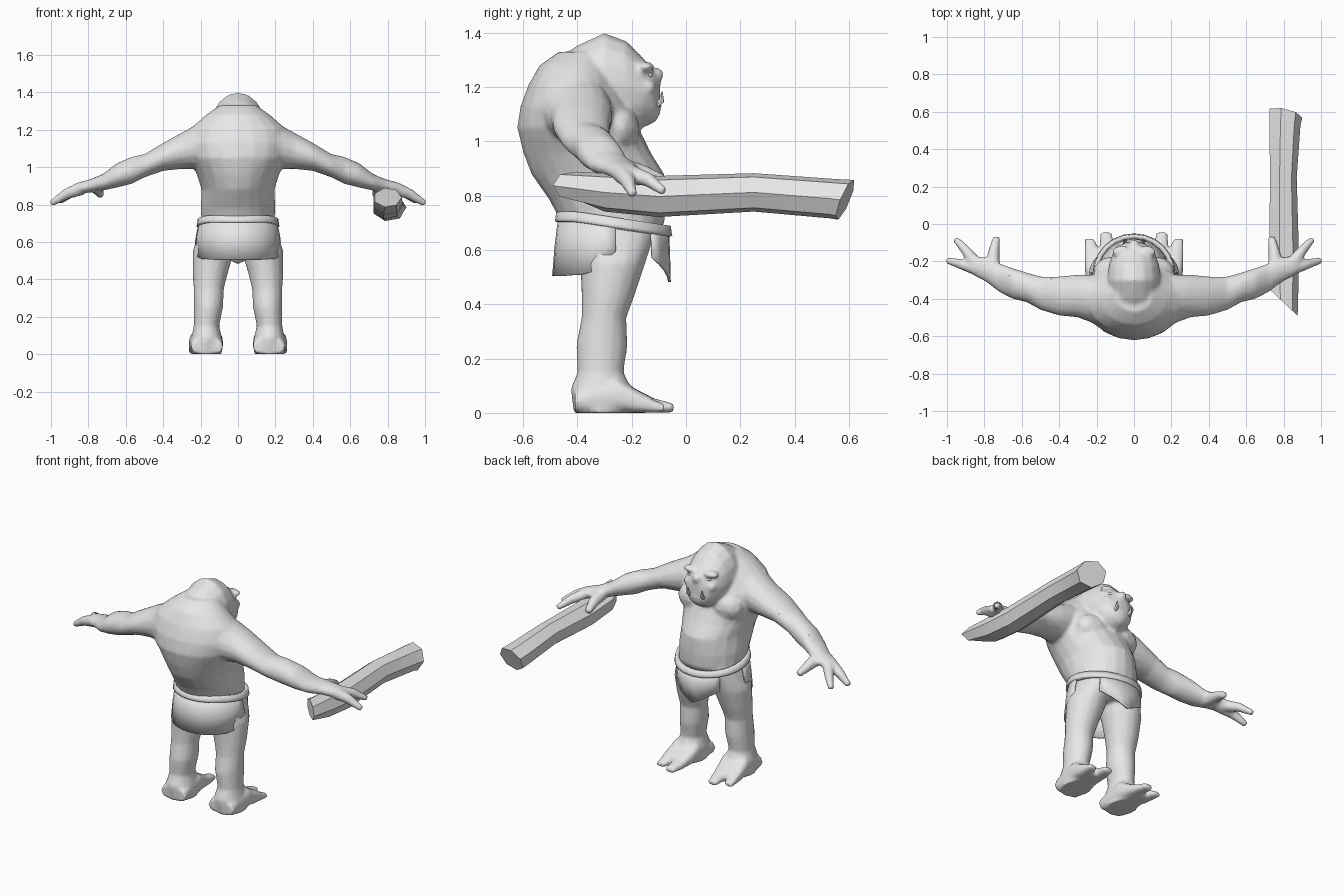
import bpy
import bmesh
from math import cos, sin, pi, radians, copysign
from mathutils import Vector, Matrix

cube = bpy.data.objects.get("Cube")
if cube:
    bpy.data.objects.remove(cube)

GREY = (0.8, 0.8, 0.8, 1)
stone = bpy.data.materials.new("plain grey")
stone.use_nodes = True
stone.diffuse_color = GREY
stone.node_tree.nodes["Principled BSDF"].inputs["Base Color"].default_value = GREY


def finish(name, bm, angle=40):
    """Turn a bmesh into a shaded object."""
    bmesh.ops.recalc_face_normals(bm, faces=bm.faces)
    mesh = bpy.data.meshes.new(name)
    bm.to_mesh(mesh)
    bm.free()
    mesh.materials.append(stone)
    obj = bpy.data.objects.new(name, mesh)
    bpy.context.collection.objects.link(obj)
    bpy.ops.object.select_all(action='DESELECT')
    obj.select_set(True)
    bpy.context.view_layer.objects.active = obj
    bpy.ops.object.shade_smooth_by_angle(angle=radians(angle))
    return obj


def skin(bm, rings):
    """Bridge rings of points and cap both ends."""
    rings = [[bm.verts.new(p) for p in ring] for ring in rings]
    n = len(rings[0])
    for a, b in zip(rings, rings[1:]):
        for i in range(n):
            j = (i + 1) % n
            bm.faces.new((a[i], a[j], b[j], b[i]))
    bm.faces.new(rings[0][::-1])
    bm.faces.new(rings[-1])


def loft(bm, axis, sections, sides=16, power=1.0):
    """Sections are (position, low, high, low, high) across the given axis."""
    rings = []
    for pos, a0, a1, b0, b1 in sections:
        ring = []
        for i in range(sides):
            t = 2 * pi * i / sides
            c, s = (copysign(abs(f(t)) ** power, f(t)) for f in (cos, sin))
            p = [(a0 + a1 + c * (a1 - a0)) / 2, (b0 + b1 + s * (b1 - b0)) / 2]
            p.insert("xyz".index(axis), pos)
            ring.append(p)
        rings.append(ring)
    skin(bm, rings)


def tube(bm, points, radii, sides=8):
    """Tapered limb through a few points."""
    pts = [Vector(p) for p in points]
    rings = []
    for k, (p, r) in enumerate(zip(pts, radii)):
        way = pts[min(k + 1, len(pts) - 1)] - pts[max(k - 1, 0)]
        turn = way.to_track_quat('Z', 'Y')
        rings.append([p + turn @ Vector((r * cos(2 * pi * i / sides), r * sin(2 * pi * i / sides), 0))
                      for i in range(sides)])
    skin(bm, rings)


def blob(bm, centre, size):
    m = Matrix.Translation(centre) @ Matrix.Diagonal((*size, 1))
    bmesh.ops.create_icosphere(bm, subdivisions=2, radius=1, matrix=m)


def mirror(bm):
    """Copy everything so far to the other side."""
    copy = bmesh.ops.duplicate(bm, geom=bm.verts[:] + bm.edges[:] + bm.faces[:])["geom"]
    for v in (g for g in copy if isinstance(g, bmesh.types.BMVert)):
        v.co.x *= -1


# Body: the paired limbs first
body = bmesh.new()
loft(body, "x", [  # arm
    (.12, -.54, -.3, 1, 1.25), (.22, -.53, -.27, .99, 1.23), (.3, -.5, -.27, .99, 1.185),
    (.4, -.49, -.28, .98, 1.13), (.5, -.46, -.28, .945, 1.07), (.57, -.42, -.26, .91, 1.055),
    (.65, -.4, -.235, .89, 1.02), (.72, -.365, -.21, .875, .965), (.79, -.31, -.18, .865, .935),
    (.85, -.28, -.17, .855, .92), (.88, -.25, -.18, .855, .9)])
tube(body, [(.76, -.26, .905), (.75, -.15, .88), (.735, -.07, .85)], [.045, .032, .02])
tube(body, [(.84, -.22, .885), (.9, -.14, .86), (.955, -.08, .815)], [.038, .028, .018])
tube(body, [(.84, -.24, .885), (.92, -.215, .855), (1.0, -.195, .805)], [.038, .03, .018])
loft(body, "z", [  # leg
    (0, .085, .255, -.415, -.2), (.09, .085, .25, -.425, -.2), (.15, .1, .237, -.4, -.23),
    (.25, .08, .237, -.405, -.215), (.35, .075, .237, -.385, -.22), (.43, .055, .243, -.385, -.19),
    (.55, .02, .243, -.39, -.15), (.67, 0, .2, -.42, -.11), (.76, 0, .17, -.38, -.15)])
loft(body, "y", [  # foot
    (-.41, .08, .25, 0, .08), (-.25, .08, .262, 0, .13),
    (-.18, .09, .265, 0, .085), (-.13, .1, .265, 0, .06)], power=.65)
loft(body, "y", [(-.2, .1, .18, 0, .07), (-.12, .1, .185, 0, .055), (-.045, .12, .18, 0, .035)], 8, .7)
loft(body, "y", [(-.2, .18, .26, 0, .07), (-.14, .19, .265, 0, .055), (-.08, .21, .265, 0, .035)], 8, .7)
blob(body, (.1, -.25, 1.05), (.12, .08, .09))  # chest muscle
blob(body, (.065, -.15, 1.275), (.055, .035, .02))  # brow
blob(body, (.075, -.14, 1.2), (.035, .03, .03))  # cheek
mirror(body)

# Hunched torso and low-slung head
loft(body, "z", [
    (.6, -.17, .17, -.4, -.14), (.7, -.195, .195, -.46, -.08), (.78, -.2, .2, -.5, -.075),
    (.88, -.195, .195, -.57, -.08), (.96, -.22, .22, -.6, -.13), (1.05, -.265, .265, -.622, -.175),
    (1.13, -.28, .28, -.61, -.2), (1.21, -.25, .25, -.58, -.25), (1.28, -.17, .17, -.54, -.28),
    (1.33, -.1, .1, -.47, -.3)], 20)
loft(body, "y", [
    (-.5, -.11, .11, 1.05, 1.28), (-.4, -.14, .14, 1.05, 1.355), (-.3, -.145, .145, 1.04, 1.4),
    (-.22, -.135, .135, 1.04, 1.37), (-.16, -.115, .115, 1.05, 1.31),
    (-.115, -.08, .08, 1.07, 1.26), (-.095, -.035, .035, 1.1, 1.23)], 16)
blob(body, (0, -.115, 1.245), (.03, .035, .03))  # nose
blob(body, (0, -.13, 1.13), (.075, .04, .05))  # jaw

troll = finish("body", body, 60)
remesh = troll.modifiers.new("blend limbs", 'REMESH')
remesh.mode = 'VOXEL'
remesh.voxel_size = .01
remesh.use_smooth_shade = True
soften = troll.modifiers.new("soften", 'SMOOTH')
soften.iterations = 5
reduce = troll.modifiers.new("reduce", 'DECIMATE')
reduce.ratio = .3

# Eyes and tusks
eyes = bmesh.new()
blob(eyes, (.06, -.137, 1.245), (.018, .014, .012))
mirror(eyes)
finish("eyes", eyes)
tusks = bmesh.new()
tube(tusks, [(.045, -.115, 1.13), (.05, -.09, 1.15), (.05, -.088, 1.185)], [.012, .011, .002], 6)
mirror(tusks)
finish("tusks", tusks)


def waist(y):
    """Height of the sloping belt line."""
    return .725 - .16 * max(0, y + .4)


def wrap(name, middle, half, drop, rise, flare, thick, steps=16):
    """Cloth around the hips; drop gives the hem length across it."""
    bm = bmesh.new()
    columns = []
    for i in range(steps + 1):
        t = 2 * i / steps - 1
        a = radians(middle + t * half)
        x, y = .205 * cos(a), .2 * sin(a)
        z = waist(y - .267)
        low = z - drop(abs(t))
        columns.append([bm.verts.new((x * f, y * f - .267, h))
                        for f, h in ((1, z + rise), (1 + flare * .6, (z + low) / 2), (1 + flare, low))])
    for a, b in zip(columns, columns[1:]):
        for k in range(2):
            bm.faces.new((a[k], b[k], b[k + 1], a[k + 1]))
    bmesh.ops.remove_doubles(bm, verts=bm.verts, dist=.0005)
    solid = finish(name, bm).modifiers.new("thickness", 'SOLIDIFY')
    solid.thickness = thick
    solid.offset = 0


# Loincloth
wrap("belt", 90, 180, lambda t: .022, .016, .03, .022, 24)
wrap("back_flap", -90, 92, lambda t: .22 - .05 * max(0, t - .45) - .3 * max(0, t - .72), 0, .11, .008)
wrap("front_flap", 90, 46, lambda t: .19 - .08 * t, 0, .03, .01, 8)

# Club with broken, slanting ends
club = bmesh.new()
loft(club, "y", [
    (-.42, .725, .875, .785, .89), (-.3, .715, .88, .74, .885), (-.1, .715, .88, .72, .875),
    (.25, .72, .87, .74, .885), (.53, .715, .89, .715, .865), (.59, .715, .9, .71, .86)], 7)
for v in club.verts:
    if v.co.y < -.4:
        v.co.y -= (v.co.x - .8) * .95
    elif v.co.y > .55:
        v.co.y += (v.co.z - .79) * .4 - (v.co.x - .8) * .2
finish("club", club, 35)
